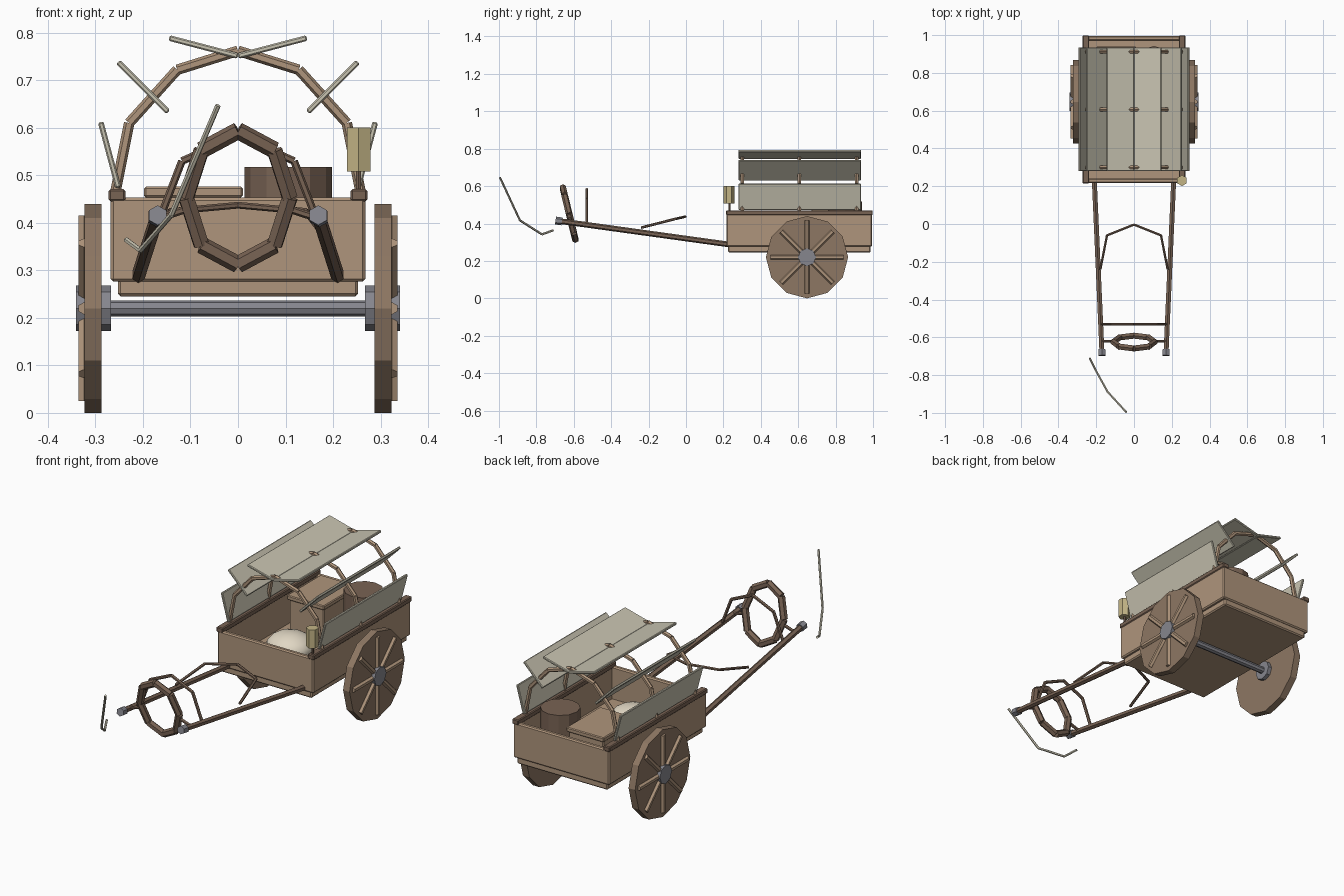
import bpy, bmesh, math
from mathutils import Matrix, Vector

if "Cube" in bpy.data.objects:
    bpy.data.objects.remove(bpy.data.objects["Cube"], do_unlink=True)


def material(name, r, g, b):
    m = bpy.data.materials.new(name)
    m.use_nodes = True
    m.diffuse_color = (r, g, b, 1)
    m.node_tree.nodes["Principled BSDF"].inputs["Base Color"].default_value = (r, g, b, 1)
    m.node_tree.nodes["Principled BSDF"].inputs["Roughness"].default_value = 0.9
    return m


WOOD = material("light wood", 0.43, 0.30, 0.20)
WHEEL = material("wheel wood", 0.27, 0.185, 0.125)
DARK = material("dark wood", 0.19, 0.125, 0.088)
METAL = material("grey iron", 0.24, 0.24, 0.27)
CANVAS = material("canvas", 0.58, 0.55, 0.44)
SACKING = material("cream sacking", 0.75, 0.68, 0.55)
GLOW = material("lantern yellow", 0.55, 0.46, 0.24)


def finish(name, bm, mat, smooth=False):
    bmesh.ops.recalc_face_normals(bm, faces=bm.faces)
    me = bpy.data.meshes.new(name)
    bm.to_mesh(me)
    bm.free()
    me.materials.append(mat)
    for p in me.polygons:
        p.use_smooth = smooth
    ob = bpy.data.objects.new(name, me)
    bpy.context.collection.objects.link(ob)
    return ob


def frame(a, b):
    """Matrix at the middle of a-b whose local z runs along a-b."""
    a, b = Vector(a), Vector(b)
    z = (b - a).normalized()
    up = Vector((0, 1, 0)) if abs(z.z) > 0.99 else Vector((0, 0, 1))
    x = up.cross(z).normalized()
    m = Matrix((x, z.cross(x), z)).transposed().to_4x4()
    m.translation = (a + b) / 2
    return m, (b - a).length


def rods(name, pairs, r, mat, sides=6):
    """One straight prism for each pair of end points."""
    bm = bmesh.new()
    for a, b in pairs:
        m, length = frame(a, b)
        bmesh.ops.create_cone(bm, cap_ends=True, segments=sides, radius1=r,
                              radius2=r, depth=length, matrix=m)
    return finish(name, bm, mat)


def path(points, closed=False):
    ends = points[1:] + points[:1] if closed else points[1:]
    return list(zip(points, ends))


def mirrored(points):
    """Continue a path across x = 0, its last point lying on the middle."""
    return points + [(-x, y, z) for x, y, z in reversed(points[:-1])]


def box(name, x, y, z, mat, bevel=0.006, turn=0.0):
    """Chamfered box from (low, high) ranges, turned about its own y axis."""
    ranges = (x, y, z)
    size = [hi - lo for lo, hi in ranges]
    mid = Vector([(lo + hi) / 2 for lo, hi in ranges])
    m = Matrix.Translation(mid) @ Matrix.Rotation(turn, 4, "Y") @ Matrix.Diagonal((*size, 1))
    bm = bmesh.new()
    bmesh.ops.create_cube(bm, size=1, matrix=m)
    if bevel:
        bmesh.ops.bevel(bm, geom=bm.edges[:], offset=bevel, segments=1, affect="EDGES")
    return finish(name, bm, mat)


# Cart tub: floor, end walls
FRONT, BACK = 0.217, 0.995
box("floor", (-0.253, 0.253), (FRONT + 0.008, BACK - 0.008), (0.245, 0.29), WOOD)
box("front_wall", (-0.268, 0.268), (FRONT, FRONT + 0.025), (0.276, 0.453), WOOD)
box("back_wall", (-0.268, 0.268), (BACK - 0.025, BACK), (0.276, 0.453), WOOD)

AXLE_Y, AXLE_Z = 0.647, 0.22
for s, side in ((1, "left"), (-1, "right")):
    # Side wall and its top rail
    box(side + "_wall", sorted((s * 0.243, s * 0.268)), (FRONT + 0.006, BACK - 0.006),
        (0.276, 0.453), WOOD)
    box(side + "_rail", sorted((s * 0.237, s * 0.272)), (FRONT - 0.002, BACK + 0.003),
        (0.445, 0.471), DARK, 0.004)

    # Wheel disc, spokes on the outer face, hub
    def at(x, y=0.0, z=0.0):
        return (s * x, AXLE_Y + y, AXLE_Z + z)
    rods(side + "_wheel", [(at(0.287), at(0.323))], 0.22, WHEEL, 12)
    spokes = []
    for i in range(4):
        c, d = 0.195 * math.cos(i * math.pi / 4), 0.195 * math.sin(i * math.pi / 4)
        spokes.append((at(0.324, c, d), at(0.324, -c, -d)))
    rods(side + "_spokes", spokes, 0.013, WOOD, 6)
    rods(side + "_hub", [(at(0.267), at(0.341))], 0.048, METAL, 8)

    # Pulling shaft with iron tip
    base, tip = Vector((s * 0.21, 0.23, 0.288)), Vector((s * 0.17, -0.675, 0.413))
    rods(side + "_shaft", [(base, tip)], 0.015, DARK)
    along = (tip - base).normalized()
    rods(side + "_shaft_tip", [(tip - along * 0.012, tip + along * 0.022)], 0.021, METAL)

    # Link from shaft to collar
    rods(side + "_collar_link", [((s * 0.172, -0.62, 0.408), (s * 0.105, -0.62, 0.43))],
         0.008, DARK)

rods("axle", [((-0.29, AXLE_Y, AXLE_Z), (0.29, AXLE_Y, AXLE_Z))], 0.017, METAL, 8)

# Three hoops carrying the cover
HOOP = [(-0.258, 0.465), (-0.229, 0.61), (-0.128, 0.722), (0, 0.762)]
for i, y in enumerate((0.3, 0.606, 0.912)):
    rods("cover_hoop_%d" % (i + 1), path(mirrored([(x, y, z) for x, z in HOOP])), 0.011, WOOD)

# Tilted cover panels, mirrored left and right
PANELS = {"top": ((0, 0.751), (0.145, 0.789)),
          "shoulder": ((0.147, 0.633), (0.252, 0.738)),
          "side": ((0.252, 0.474), (0.289, 0.612))}
for part, ((x0, z0), (x1, z1)) in PANELS.items():
    half = math.hypot(x1 - x0, z1 - z0) / 2
    cx, cz = (x0 + x1) / 2, (z0 + z1) / 2
    for s, side in ((1, "left"), (-1, "right")):
        box("%s_%s_panel" % (side, part), (s * cx - half, s * cx + half), (0.28, 0.935),
            (cz - 0.006, cz + 0.006), CANVAS, 0.003, -s * math.atan2(z1 - z0, x1 - x0))

# Leaning oval collar
collar = []
for i in range(8):
    a = i * math.pi / 4
    collar.append((0.109 * math.sin(a), -0.625 - 0.034 * math.cos(a), 0.453 + 0.141 * math.cos(a)))
rods("collar", path(collar, True), 0.018, DARK)

# Harness straps
rods("back_strap", path(mirrored([(-0.17, -0.53, 0.395), (-0.118, -0.53, 0.53),
                                  (0, -0.53, 0.583)])), 0.008, DARK)
rods("breeching_strap", path(mirrored([(-0.178, -0.24, 0.378), (-0.143, -0.06, 0.424),
                                       (0, -0.003, 0.437)])), 0.007, DARK)

# Loose lead rein
rods("lead_rein", path([(-0.042, -0.995, 0.647), (-0.14, -0.888, 0.417),
                        (-0.205, -0.77, 0.342), (-0.235, -0.71, 0.364)]), 0.006, CANVAS)

# Lantern on the front corner
rods("lantern", [((0.254, 0.23, 0.508), (0.254, 0.23, 0.601))], 0.029, GLOW)
rods("lantern_post", [((0.254, 0.232, 0.46), (0.254, 0.232, 0.51))], 0.006, DARK)

# Cargo: barrel, lidded crate, sack
rods("barrel", [((0.106, 0.85, 0.285), (0.106, 0.85, 0.517))], 0.092, DARK, 12)
box("crate", (-0.19, 0.003), (0.68, 0.93), (0.285, 0.46), WOOD, 0.004)
box("crate_lid", (-0.198, 0.01), (0.67, 0.94), (0.453, 0.476), WOOD, 0.004)
bm = bmesh.new()
bmesh.ops.create_uvsphere(bm, u_segments=16, v_segments=10, radius=1,
                          matrix=Matrix.Translation((-0.03, 0.46, 0.345))
                          @ Matrix.Diagonal((0.115, 0.11, 0.07, 1)))
finish("sack", bm, SACKING, True)
